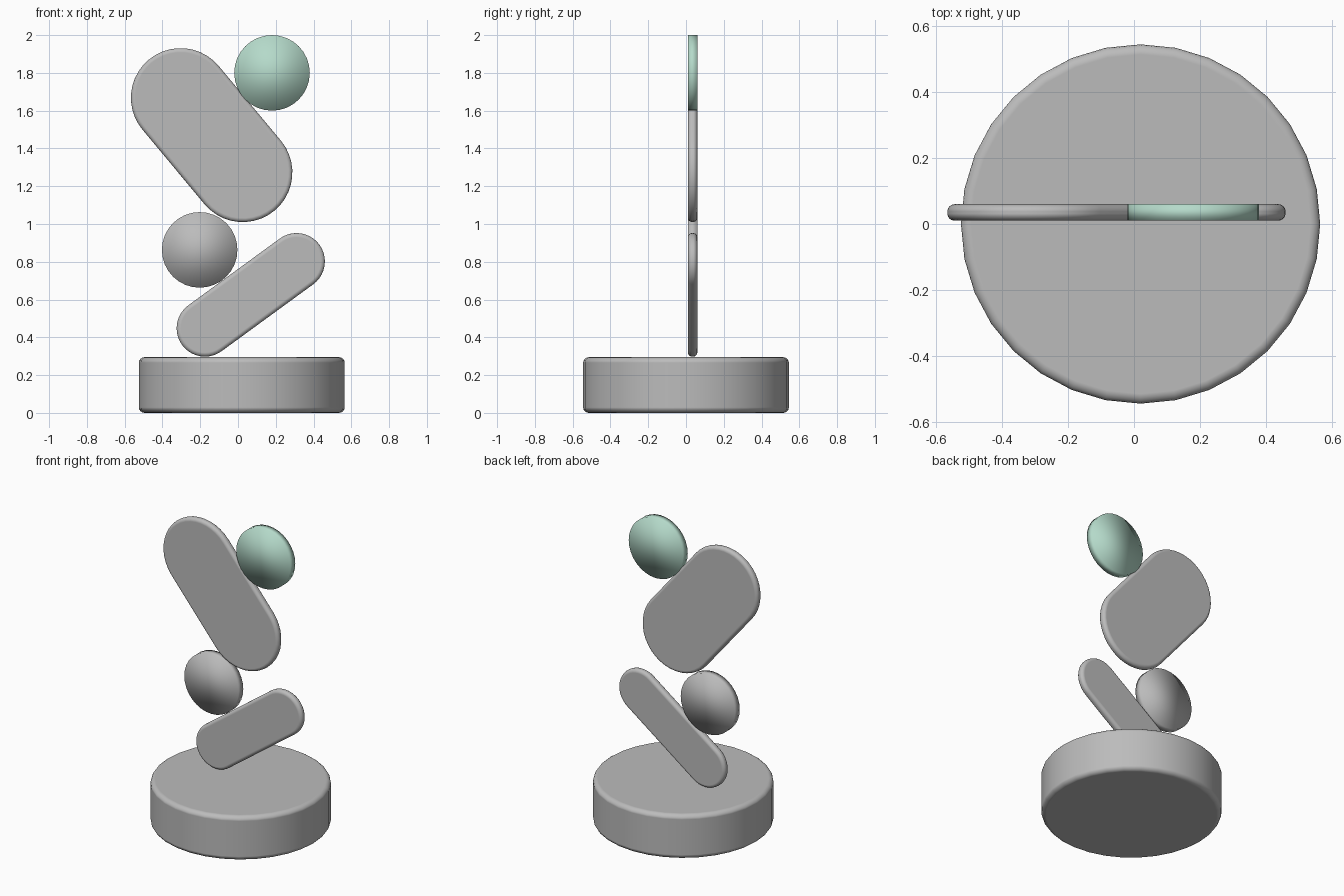
import bpy
import bmesh
from math import cos, sin, pi, atan2
from mathutils import Matrix

cube = bpy.data.objects.get("Cube")
if cube:
    bpy.data.objects.remove(cube, do_unlink=True)


def make_material(name, rgb):
    mat = bpy.data.materials.new(name)
    mat.use_nodes = True
    color = (*rgb, 1.0)
    mat.diffuse_color = color
    bsdf = next(n for n in mat.node_tree.nodes if n.type == "BSDF_PRINCIPLED")
    bsdf.inputs["Base Color"].default_value = color
    return mat


grey = make_material("stone grey", (0.5, 0.5, 0.5))
green = make_material("pale green", (0.46, 0.70, 0.59))

SLAB_Y = 0.035
SLAB_DEPTH = 0.05


def finish(name, bm, mat, bevel=0.0):
    """Turn a bmesh into a smooth object, optionally with rounded rims."""
    bmesh.ops.recalc_face_normals(bm, faces=bm.faces)
    for face in bm.faces:
        face.smooth = True
    mesh = bpy.data.meshes.new(name)
    bm.to_mesh(mesh)
    bm.free()
    mesh.materials.append(mat)
    obj = bpy.data.objects.new(name, mesh)
    bpy.context.collection.objects.link(obj)
    if bevel:
        mod = obj.modifiers.new("rounded rim", "BEVEL")
        mod.width = bevel
        mod.segments = 4
        mod.limit_method = "ANGLE"
        mod.angle_limit = pi / 4
        mod.harden_normals = True
    return obj


def cylinder(radius, depth, matrix):
    bm = bmesh.new()
    bmesh.ops.create_cone(bm, cap_ends=True, segments=32, radius1=radius,
                          radius2=radius, depth=depth, matrix=matrix)
    return bm


def disc(name, x, z, radius, mat):
    """Thin upright disc facing the front, softly shaded across its faces."""
    place = Matrix.Translation((x, SLAB_Y, z)) @ Matrix.Rotation(pi / 2, 4, "X")
    return finish(name, cylinder(radius, SLAB_DEPTH, place), mat)


def pill(name, start, end, radius, mat, steps=20):
    """Upright slab with round ends centred on start and end."""
    bm = bmesh.new()
    angle = atan2(end[1] - start[1], end[0] - start[0])
    ring = []
    for (cx, cz), turn in ((end, angle - pi / 2), (start, angle + pi / 2)):
        for i in range(steps + 1):
            a = turn + pi * i / steps
            ring.append(bm.verts.new((cx + radius * cos(a),
                                      SLAB_Y - SLAB_DEPTH / 2,
                                      cz + radius * sin(a))))
    face = bm.faces.new(ring)
    extruded = bmesh.ops.extrude_face_region(bm, geom=[face])["geom"]
    moved = [v for v in extruded if isinstance(v, bmesh.types.BMVert)]
    bmesh.ops.translate(bm, verts=moved, vec=(0, SLAB_DEPTH, 0))
    return finish(name, bm, mat, bevel=0.022)


# Round base
finish("base", cylinder(0.545, 0.295, Matrix.Translation((0.02, 0, 0.1475))),
       grey, bevel=0.03)

# Balanced pieces, from bottom to top
pill("lower_pill", (-0.175, 0.448), (0.31, 0.802), 0.15, grey)
disc("lower_disc", -0.203, 0.863, 0.2, grey)
pill("upper_pill", (-0.304, 1.668), (0.025, 1.273), 0.263, grey)
disc("upper_disc", 0.18, 1.8, 0.2, green)
